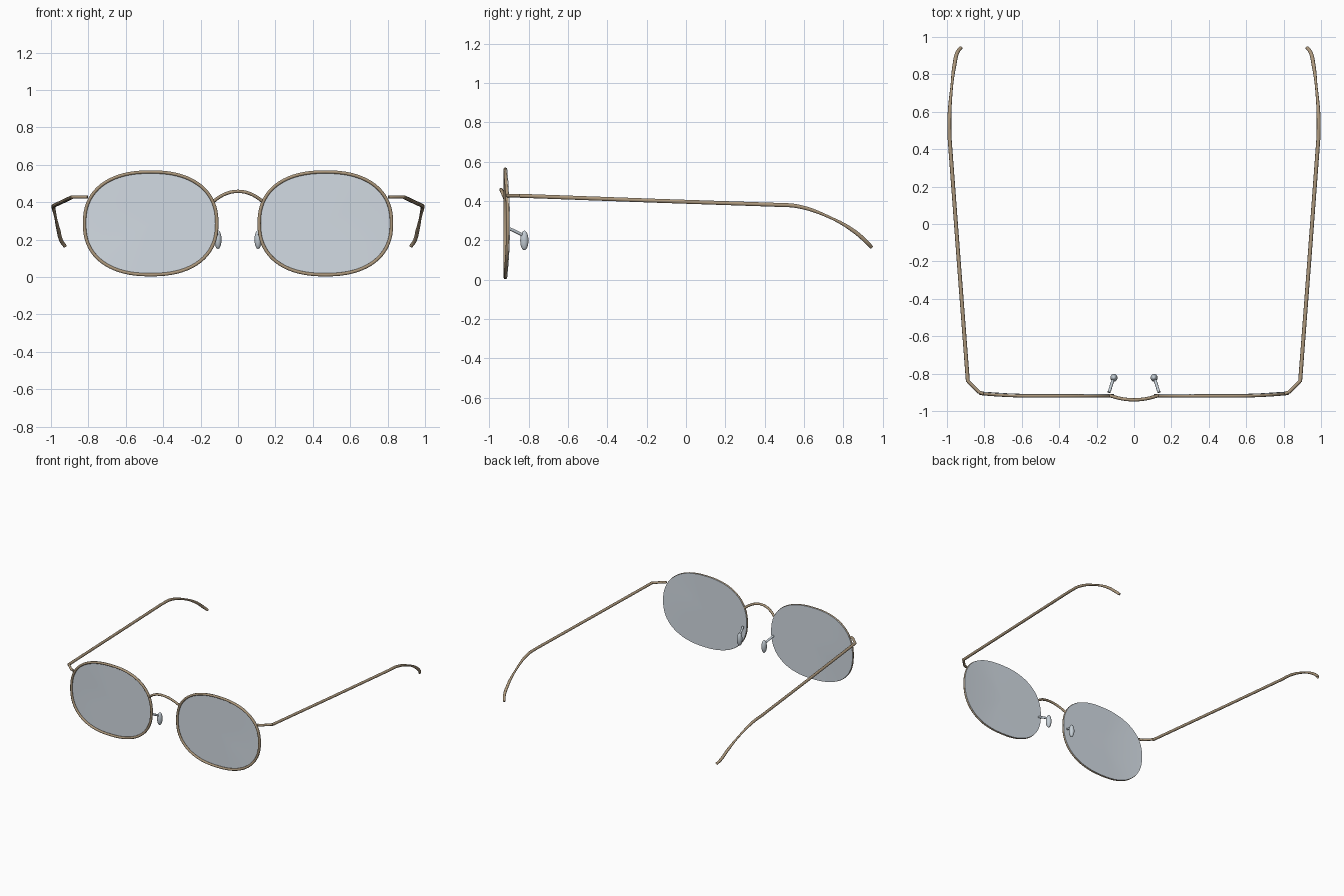
import bpy, bmesh, math
from mathutils import Vector

if "Cube" in bpy.data.objects:
    bpy.data.objects.remove(bpy.data.objects["Cube"], do_unlink=True)


def material(name, rgb):
    mat = bpy.data.materials.new(name)
    mat.use_nodes = True
    mat.diffuse_color = (*rgb, 1)
    mat.node_tree.nodes["Principled BSDF"].inputs["Base Color"].default_value = (*rgb, 1)
    return mat


METAL = material("antique gold metal", (0.41, 0.31, 0.20))
GLASS = material("grey lens", (0.65, 0.71, 0.77))
PAD = material("clear silicone", (0.55, 0.61, 0.66))

LENS_X, LENS_Z, HALF_W, HALF_H = 0.467, 0.287, 0.354, 0.275
FRONT_Y = -0.919


def bend(x):
    """Slight wrap of the front towards the temples."""
    return 0.18 * max(0, abs(x) - 0.55) ** 2


def outline(side, grow=0.0, scale=1.0, y=FRONT_Y, count=72):
    """Superellipse outline of one lens."""
    pts = []
    for i in range(count):
        a = math.tau * i / count
        c, s = math.cos(a), math.sin(a)
        px = math.copysign(abs(c) ** 0.86, c) * (HALF_W + grow) * scale
        pz = math.copysign(abs(s) ** 0.86, s) * (HALF_H + grow) * scale
        x = side * LENS_X + px
        pts.append(Vector((x, y + bend(x), LENS_Z + pz)))
    return pts


def finish(obj, mat):
    obj.data.materials.clear()
    obj.data.materials.append(mat)
    bpy.ops.object.select_all(action="DESELECT")
    obj.select_set(True)
    bpy.context.view_layer.objects.active = obj
    if obj.type == "CURVE":
        bpy.ops.object.convert(target="MESH")
    bpy.ops.object.shade_smooth_by_angle(angle=math.radians(40))


def wire(name, pts, radius, mat, cyclic=False, smooth=False, radii=None):
    """Round wire swept along points."""
    cu = bpy.data.curves.new(name, "CURVE")
    cu.dimensions = "3D"
    cu.bevel_depth = radius
    cu.bevel_resolution = 3
    cu.use_fill_caps = True
    cu.resolution_u = 8
    sp = cu.splines.new("BEZIER" if smooth else "POLY")
    points = sp.bezier_points if smooth else sp.points
    points.add(len(pts) - 1)
    for i, (p, co) in enumerate(zip(points, pts)):
        if smooth:
            p.co = co
            p.handle_left_type = p.handle_right_type = "AUTO"
        else:
            p.co = (*co, 1)
        p.radius = radii[i] if radii else 1
    sp.use_cyclic_u = cyclic
    obj = bpy.data.objects.new(name, cu)
    bpy.context.collection.objects.link(obj)
    finish(obj, mat)


def lens(name, side):
    """Thin wrapped disc that backs the rim."""
    bm = bmesh.new()
    rings = []
    for scale, y in ((0.5, -0.914), (1, -0.914), (1, -0.909), (0.5, -0.909)):
        rings.append([bm.verts.new(p) for p in outline(side, 0.006, scale, y)])
    for a, b in zip(rings, rings[1:]):
        for i in range(len(a)):
            j = (i + 1) % len(a)
            bm.faces.new((a[i], a[j], b[j], b[i]))
    for ring in (rings[0], rings[-1]):
        mid = bm.verts.new(sum((v.co for v in ring), Vector()) / len(ring))
        for i in range(len(ring)):
            bm.faces.new((mid, ring[i], ring[(i + 1) % len(ring)]))
    bmesh.ops.recalc_face_normals(bm, faces=bm.faces)
    me = bpy.data.meshes.new(name)
    bm.to_mesh(me)
    bm.free()
    obj = bpy.data.objects.new(name, me)
    bpy.context.collection.objects.link(obj)
    finish(obj, GLASS)


for side, label in ((1, "left"), (-1, "right")):
    def at(*pts):
        return [(side * x, y, z) for x, y, z in pts]

    # Lens and rim
    wire(label + "_rim", outline(side), 0.009, METAL, cyclic=True)
    lens(label + "_lens", side)

    # End piece and temple arm
    wire(label + "_end_piece",
         at((0.805, -0.908, 0.428), (0.83, -0.898, 0.428), (0.888, -0.84, 0.428)), 0.009, METAL)
    wire(label + "_temple",
         at((0.888, -0.845, 0.427), (0.94, -0.16, 0.402), (0.986, 0.46, 0.381)), 0.0105, METAL)

    # Curved ear hook, pinched where it twists
    wire(label + "_ear_hook",
         at((0.986, 0.45, 0.381), (0.987, 0.57, 0.373), (0.974, 0.74, 0.313),
            (0.96, 0.85, 0.25), (0.943, 0.92, 0.19), (0.925, 0.943, 0.165)),
         0.0105, METAL, smooth=True, radii=(1, 1, 0.65, 1, 1, 0.9))

    # Nose pad and its arm
    wire(label + "_pad_arm",
         at((0.134, -0.9, 0.26), (0.127, -0.88, 0.252), (0.11, -0.825, 0.225)), 0.008, PAD)
    bpy.ops.mesh.primitive_uv_sphere_add(segments=20, ring_count=12, radius=1,
                                         location=(side * 0.107, -0.822, 0.2))
    pad = bpy.context.object
    pad.name = label + "_nose_pad"
    pad.scale = (0.019, 0.021, 0.05)
    finish(pad, PAD)

# Arched bridge
bridge = []
for i in range(21):
    t = -1 + i / 10
    bridge.append((0.132 * t, -0.94 + 0.024 * t * t, 0.403 + 0.055 * (1 - abs(t) ** 2.1)))
wire("bridge", bridge, 0.009, METAL)
